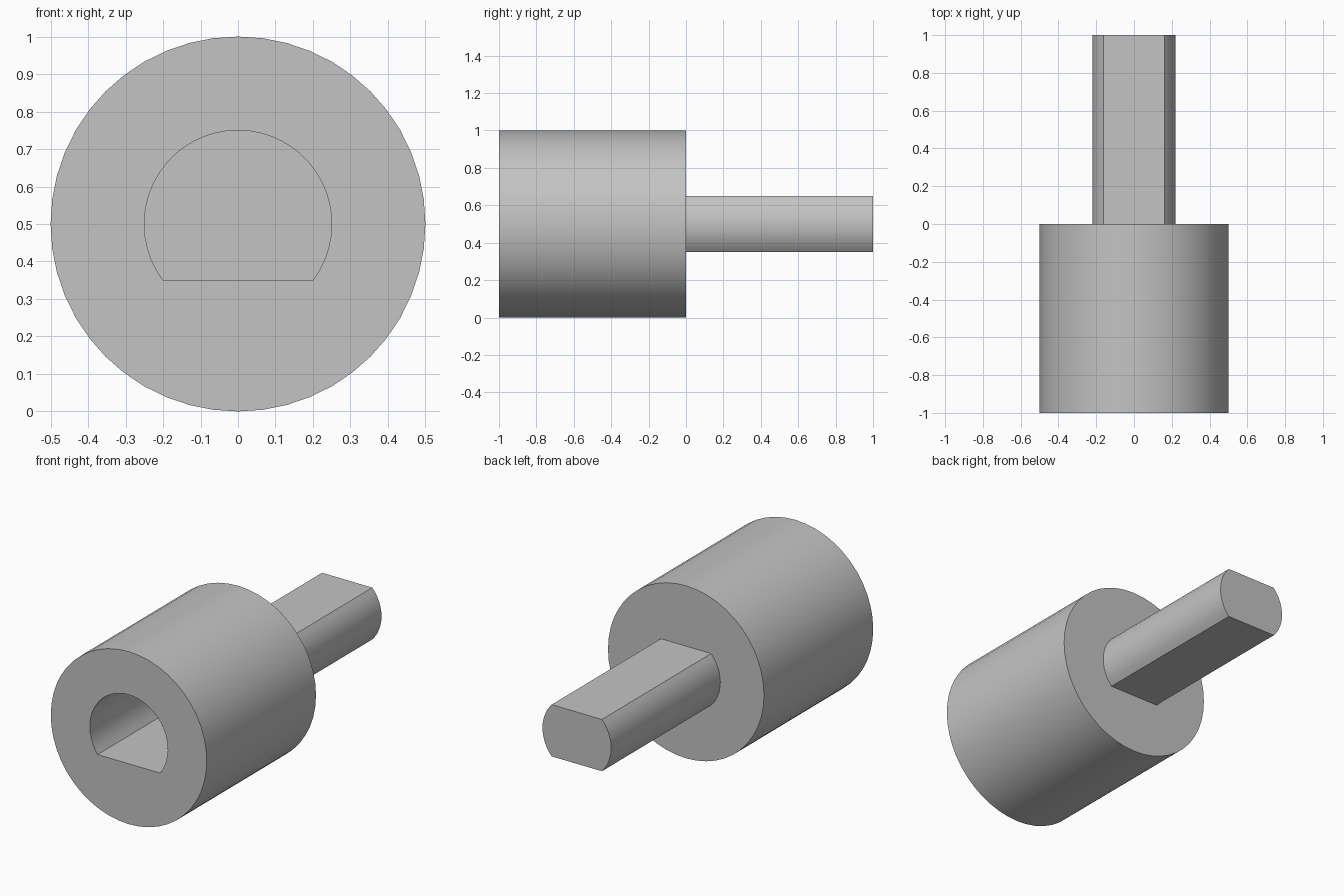
import bpy
from math import asin, cos, sin, pi, radians

if "Cube" in bpy.data.objects:
    bpy.data.objects.remove(bpy.data.objects["Cube"])

AXIS_Z = 0.5

grey = bpy.data.materials.new("plain grey")
grey.use_nodes = True
colour = (0.55, 0.55, 0.55, 1)
grey.diffuse_color = colour
grey.node_tree.nodes["Principled BSDF"].inputs["Base Color"].default_value = colour


def arc(radius, start, end, steps):
    """Points (x, z) along an arc, both ends included."""
    return [(radius * cos(start + (end - start) * i / steps),
             radius * sin(start + (end - start) * i / steps))
            for i in range(steps + 1)]


def extrude(name, profile, y0, y1):
    """Closed prism: an x-z profile swept along y."""
    n = len(profile)
    verts = [(x, y, z + AXIS_Z) for y in (y0, y1) for x, z in profile]
    faces = [tuple(range(n)), tuple(reversed(range(n, 2 * n)))]
    faces += [(i, i + n, (i + 1) % n + n, (i + 1) % n) for i in range(n)]
    mesh = bpy.data.meshes.new(name)
    mesh.from_pydata(verts, [], faces)
    mesh.materials.append(grey)
    obj = bpy.data.objects.new(name, mesh)
    bpy.context.collection.objects.link(obj)
    return obj


def smooth(obj):
    bpy.ops.object.select_all(action='DESELECT')
    obj.select_set(True)
    bpy.context.view_layer.objects.active = obj
    bpy.ops.object.shade_smooth_by_angle(angle=radians(30))


# Round body
body = extrude("body", arc(0.5, 0, 2 * pi, 48)[:-1], -1, 0)

# Blind D-shaped socket, flat side down
flat = asin(0.15 / 0.25)
socket = extrude("socket_cutter", arc(0.25, -flat, pi + flat, 36), -1.1, -0.2)
cut = body.modifiers.new("socket", 'BOOLEAN')
cut.operation = 'DIFFERENCE'
cut.solver = 'EXACT'
cut.object = socket
bpy.context.view_layer.objects.active = body
bpy.ops.object.modifier_apply(modifier=cut.name)
bpy.data.objects.remove(socket)

# Shaft with flats above and below
flat = asin(0.15 / 0.22)
sides = arc(0.22, -flat, flat, 12) + arc(0.22, pi - flat, pi + flat, 12)
shaft = extrude("shaft", sides, 0, 1)

for part in (body, shaft):
    smooth(part)
